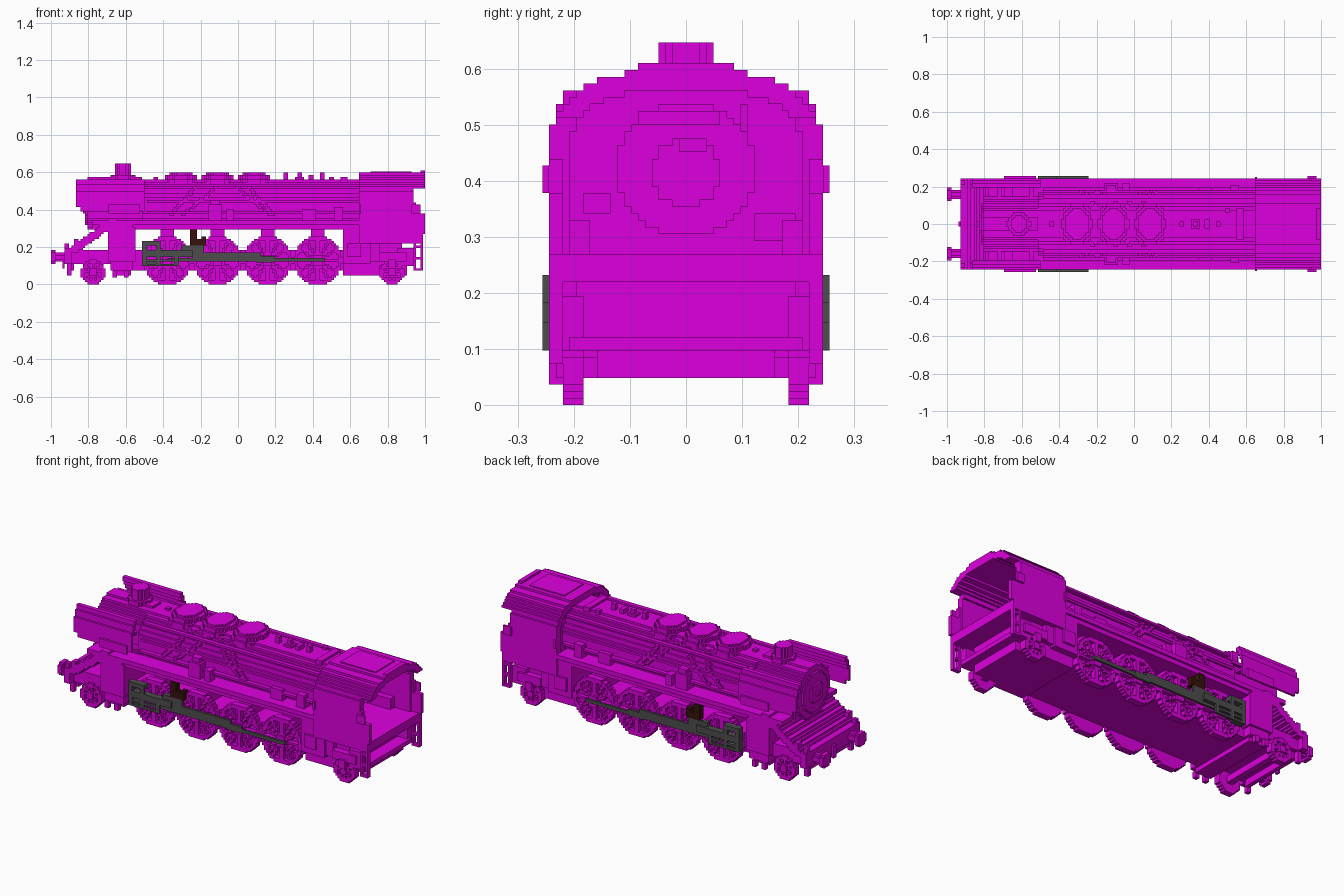
import bpy
import bmesh
import math

V = 2 / 164  # size of one block; every measure below is in blocks

cube = bpy.data.objects.get("Cube")
if cube:
    bpy.data.objects.remove(cube, do_unlink=True)


def material(name, rgb):
    m = bpy.data.materials.new(name)
    m.use_nodes = True
    m.diffuse_color = (*rgb, 1)
    m.node_tree.nodes["Principled BSDF"].inputs["Base Color"].default_value = (*rgb, 1)
    return m


PURPLE = material("purple", (0.73, 0.0, 0.73))
GREY = material("dark grey", (0.075, 0.075, 0.075))
BROWN = material("dark brown", (0.035, 0.006, 0.003))


def part(name, boxes, mat=PURPLE, mirror=False):
    """One object from boxes (x0, x1, y0, y1, z0, z1); mirror repeats them at -y."""
    if mirror:
        boxes = boxes + [(a, b, -d, -c, e, f) for a, b, c, d, e, f in boxes]
    bm = bmesh.new()
    for x0, x1, y0, y1, z0, z1 in boxes:
        vs = bmesh.ops.create_cube(bm, size=1)["verts"]
        for v in vs:
            v.co = ((x1 if v.co.x > 0 else x0) * V,
                    (y1 if v.co.y > 0 else y0) * V,
                    (z1 if v.co.z > 0 else z0) * V)
    mesh = bpy.data.meshes.new(name)
    bm.to_mesh(mesh)
    bm.free()
    mesh.materials.append(mat)
    obj = bpy.data.objects.new(name, mesh)
    bpy.context.collection.objects.link(obj)
    return obj


def blocky(axis, lo, hi, inside, u0, u1, v0, v1):
    """Blocks filling a shape drawn across an axis and extruded from lo to hi."""
    boxes, open_runs = [], {}
    for v in range(v0, v1 + 1):
        runs, start = set(), None
        for u in range(u0, u1 + 1):
            full = u < u1 and v < v1 and inside(u + 0.5, v + 0.5)
            if full and start is None:
                start = u
            elif not full and start is not None:
                runs.add((start, u))
                start = None
        for r in [r for r in open_runs if r not in runs]:
            a, b, c, d = *r, open_runs.pop(r), v
            boxes.append({"x": (lo, hi, a, b, c, d), "y": (a, b, lo, hi, c, d),
                          "z": (a, b, c, d, lo, hi)}[axis])
        for r in runs:
            open_runs.setdefault(r, v)
    return boxes


def disc(axis, lo, hi, cu, cv, r, ry=None):
    ry = ry or r
    n, m = math.ceil(r) + 1, math.ceil(ry) + 1
    return blocky(axis, lo, hi,
                  lambda u, v: ((u - cu) / r) ** 2 + ((v - cv) / ry) ** 2 <= 1,
                  math.floor(cu) - n, math.ceil(cu) + n,
                  math.floor(cv) - m, math.ceil(cv) + m)


# ---- Boiler ----
BZ, BW, BH = 34.5, 14.3, 12


def boiler_y(z):
    return round(BW * math.sqrt(max(0, 1 - ((z - BZ) / BH) ** 2)))


part("boiler", blocky("x", -42, 54, lambda y, z: abs(y) < boiler_y(z), -16, 16, 24, 48))
part("smokebox", blocky("x", -66, -42, lambda y, z: math.hypot(y, z - 35) < 12, -14, 14, 24, 48))
part("boiler_saddle", [(-64, 53, -11, 11, 24, 28)])
part("smokebox_door", disc("x", -67, -66, 0, 35, 9) + disc("x", -68, -67, 0, 35, 4.5)
     + [(-69, -68, -1, 1, 34, 36)])
part("handrails", [(-40, 53, 14, 15, 36, 37), (-40, 53, 11, 13, 43, 44),
                   (-40, 53, 14, 16, 31, 32)], mirror=True)

# Sloping pipes down the boiler flanks
pipes = []
for x0, slope in ((-17, -0.9), (-7, -1.2), (-5, 1.2), (1, 0.9)):
    for z in range(30, 45):
        y, x = boiler_y(z + 0.5), round(x0 + slope * (45 - z))
        pipes.append((x, x + 2, y - 2, y + 1, z, z + 1))
part("flank_pipes", pipes, mirror=True)

# ---- Chimney, domes and top fittings ----
part("chimney", disc("z", 45, 53, -50.5, 0, 3.8) + disc("z", 45, 48, -50.5, 0, 5.2))
for i, x in enumerate((-25, -9, 7)):
    part(f"dome_{i + 1}", disc("z", 42, 46, x, 0, 7.8, 9.5) + disc("z", 46, 48, x, 0, 6.8, 8.2)
         + disc("z", 48, 49, x, 0, 5.5, 6.8))
part("top_fittings", [(20, 22, -1, 1, 45, 49), (25, 29, -2, 2, 45, 47), (26, 28, -1, 1, 47, 49),
                      (36, 38, -1, 1, 45, 49), (31, 33, -2, 2, 45, 48), (40, 42, 5, 7, 43, 47),
                      (45, 48, -7, 7, 45, 47), (-37, -35, -1, 1, 45, 47)])

# ---- Smoke deflectors ----
part("smoke_deflectors", [(-71, -41, 19, 20, 34, 41), (-69, -41, 19, 20, 32, 34),
                          (-71, -41, 18, 19, 40, 44), (-71, -41, 17, 18, 42, 46),
                          (-71, -41, 16, 17, 44, 46), (-57, -43, 20, 21, 31, 35),
                          (-60, -58, 11, 19, 37, 38), (-46, -44, 11, 19, 37, 38)], mirror=True)

# ---- Running boards, pumps and front slope ----
part("running_boards", [(-56, 53, 12, 20, 26, 28), (-64, -56, 12, 20, 26, 28),
                        (-56, 53, 11, 19, 24, 26)], mirror=True)
part("side_pumps", [(-13, -7, 13, 18, 28, 35), (-12, -8, 14, 17, 35, 37),
                    (-5, -2, 14, 18, 28, 33), (28, 34, 13, 16, 28, 33),
                    (42, 46, 13, 17, 28, 34)], mirror=True)
part("front_slope", [(-73 + i, -70 + i, -20, 20, 14 + round(i * 0.72), 17 + round(i * 0.72))
                     for i in range(18)])
part("front_deck", [(-74, -55, -17, 17, 9, 15)])
part("front_beam", [(-76, -73, -20, 20, 9, 16), (-74, -72, -15, 15, 6, 9)])
part("buffers", disc("x", -82, -80, 13, 12, 3) + disc("x", -80, -75, 13, 12, 1.8)
     + [(-76, -74, 17, 19, 16, 18), (-75, -73, 15, 17, 4, 9),
        (-72, -70, 17, 20, 17, 20)], mirror=True)
part("front_coupling", [(-77, -76, -1, 1, 7, 13)])
part("cylinder_block", [(-57, -45, -20, 20, 10, 25), (-56, -46, -19, 19, 6, 10),
                        (-55, -47, -17, 17, 4, 6), (-57, -46, -20, 20, 24, 28)])
part("cylinder_cocks", [(-55, -53, 18, 20, 3, 6), (-50, -48, 18, 20, 3, 6)], mirror=True)

# ---- Chassis ----
part("main_frame", [(-48, 55, -15, 15, 6, 15)])
part("boiler_supports", [(x - 3, x + 3, -13, 13, 15, 24) for x in (-31, -9, 13, 35)])
part("rear_frame", [(46, 62, -16, 16, 4, 17), (46, 62, -18, 18, 10, 22),
                    (60, 74, -13, 13, 4, 8), (60, 72, -16, 16, 8, 18),
                    (72, 78, -17, 17, 8, 10)])
part("firebox_sides", [(46, 58, 16, 19, 9, 24), (48, 54, 19, 20, 12, 18)], mirror=True)


# ---- Wheels ----
def spoked(cx, cz, r, spokes):
    def inside(x, z):
        d, a = math.hypot(x - cx, z - cz), math.atan2(z - cz, x - cx)
        if d > r:
            return False
        step = 2 * math.pi / spokes
        off = abs((a + step / 2) % step - step / 2)
        return d > r - 1.6 or d < r * 0.27 or d * math.sin(off) < 0.62
    n = math.ceil(r) + 1
    return blocky("y", 16, 18, inside, int(cx) - n, int(cx) + n, 0, int(cz) + n)


for i, x in enumerate((-31, -9, 13, 35)):
    part(f"driving_wheels_{i + 1}", spoked(x, 10.5, 10.6, 12) + disc("y", 15, 16, x, 10.5, 10.6)
         + disc("y", 18, 19, x, 10.5, 2.5), mirror=True)
for name, x in (("front_small_wheels", -63.5), ("rear_small_wheels", 67.5)):
    part(name, spoked(x, 5.3, 5.4, 8) + disc("y", 15, 16, x, 5.3, 5.4)
         + disc("y", 18, 19, x, 5.3, 1.6), mirror=True)
    part(name.replace("wheels", "axle"), disc("y", -16, 16, x, 5.3, 1.6))
part("rear_axle_boxes", [(62, 74, 16, 19, 10, 14), (66, 69, 18, 20, 7, 11),
                         (70, 77, 15, 18, 8, 16)], mirror=True)

# ---- Valve gear ----
part("valve_gear", [(-42, -26, 20, 21, 8, 9), (-42, -26, 20, 21, 10, 11), (-42, -40, 18, 21, 8, 19),
                    (-36, -34, 20, 21, 8, 19), (-42, -34, 18, 21, 17, 19),
                    (-42, -28, 18, 21, 12, 15), (-42, -36, 18, 20, 8, 11),
                    (-28, -26, 20, 21, 8, 15), (-28, -20, 18, 21, 12, 15),
                    (-25, -22, 18, 20, 15, 17), (-22, -15, 19, 20, 14, 17)], GREY, True)
part("coupling_rods", [(-31, 38, 19, 20, 10, 11.5), (-20, 10, 19, 20, 11.5, 14),
                       (8, 16, 19, 20, 9.5, 12.5)], GREY, True)
part("valve_brackets", [(-21, -18, 17, 20, 17, 24), (-18, -16, 17, 20, 17, 20),
                        (-16, -14, 17, 20, 17, 21)], BROWN, True)


# ---- Cab ----
def arch(y, z, w, h):
    return abs(y) <= w and (z <= 37 or (abs(y) / w) ** 2.5 + ((z - 37) / h) ** 2.5 <= 1)


def shell(y, z):
    return arch(y, z, 20, 12.3) and not arch(y, z, 17, 9.4)


part("cab_walls", blocky("x", 53, 77, shell, -20, 20, 22, 50))
part("cab_roof", blocky("x", 77, 82, shell, -20, 20, 42, 50)
     + [(58, 76, -7, 7, 48, 49.5), (80, 82, -7, 7, 48, 50)])
part("cab_front", blocky("x", 54, 56, lambda y, z: arch(y, z, 19, 11), -20, 20, 22, 50))
part("cab_floor", [(53, 81, -20, 20, 18, 22)])
part("cab_rear_sides", [(77, 82, 18, 20, 22, 31), (76, 78, 18, 20, 31, 36),
                        (57, 69, 14, 18, 22, 27)], mirror=True)
part("backhead", disc("x", 56, 58, 0, BZ, 10) + disc("x", 58, 59, 0, 34, 5)
     + [(58, 59, -7, 5, 41, 43), (58, 59, 8, 9, 40, 44), (58, 60, -1, 3, 37, 39),
        (56, 60, 10, 16, 24, 28), (56, 60, -15, -11, 28, 31)])
part("cab_steps", [(77, 78, 18, 20, 6, 18), (80, 81, 18, 20, 6, 18)]
     + [(77, 81, 18, 20, z, z + 1) for z in (6, 11, 16)]
     + [(76, 80, 20, 21, 31, 35), (53, 54, 20, 20.7, 31, 35)], mirror=True)
